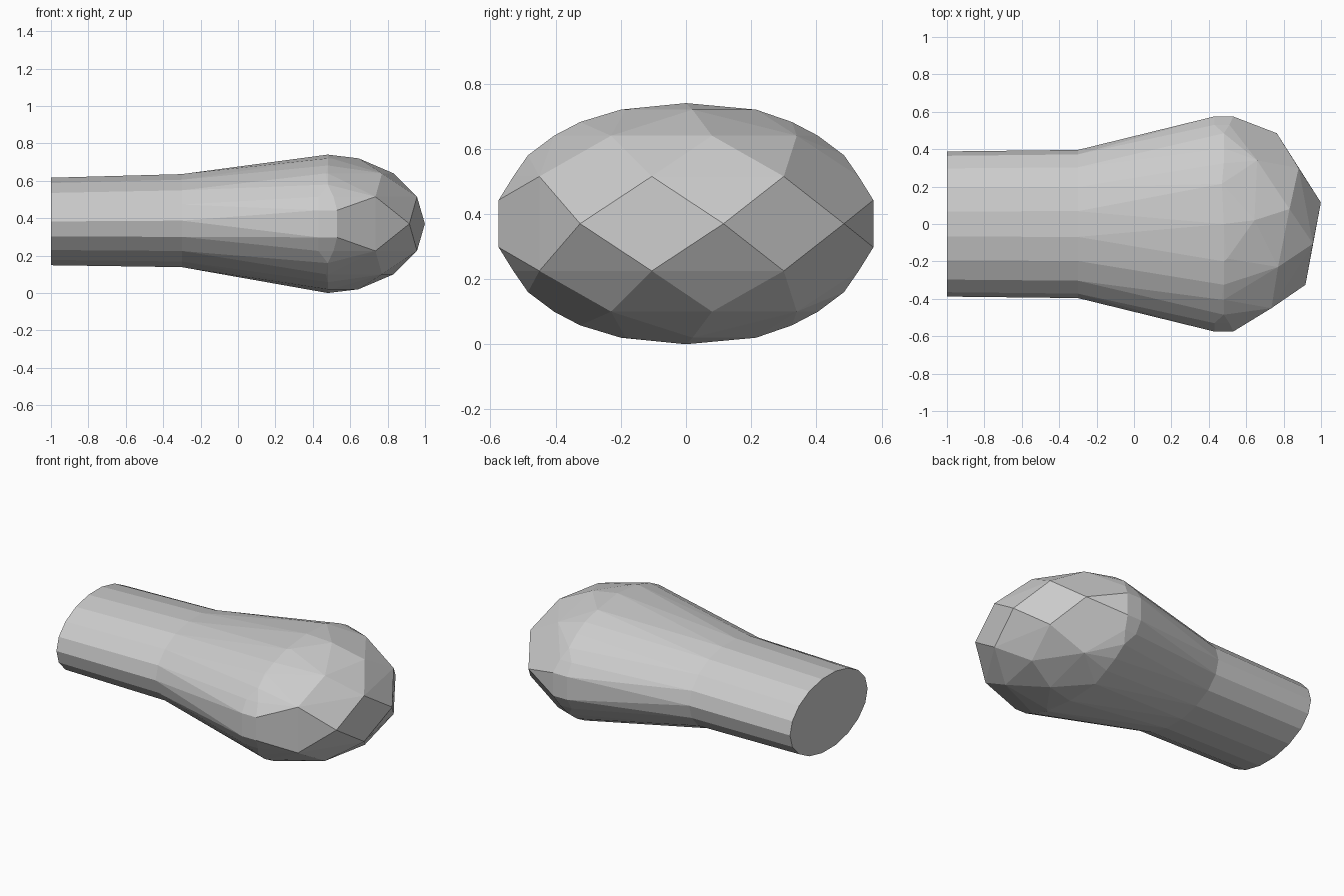
import bpy, bmesh, math

if "Cube" in bpy.data.objects:
    bpy.data.objects.remove(bpy.data.objects["Cube"])

CX, CZ = 0.47, 0.37            # centre of the bulbous head
RX, RY, RZ = 0.54, 0.578, 0.37  # head radii
SIDES = 18


def ring(bm, x, ry, cz, rz):
    """Elliptical cross-section of the shaft."""
    return [bm.verts.new((x, ry * math.cos(2 * math.pi * i / SIDES),
                          cz + rz * math.sin(2 * math.pi * i / SIDES)))
            for i in range(SIDES)]


def head_x(y, dz):
    """Front surface of the ellipsoid at a given y and height offset."""
    return CX + RX * math.sqrt(max(0, 1 - (y / RY) ** 2 - (dz / RZ) ** 2))


bm = bmesh.new()

# Faceted nose: rows of facet corners, mirrored above and below the middle
rows = {
    0.0: [-0.325, 0.115, 0.485],
    0.145: [-0.53, -0.45, -0.105, 0.30, 0.53],
    0.27: [-0.405, -0.23, 0.08, 0.34],
    0.35: [-0.185, 0.02, 0.215],
}
for dz, ys in rows.items():
    for y in ys:
        for s in ((1, -1) if dz else (1,)):
            bm.verts.new((head_x(y, dz), y, CZ + s * dz))

# Widest girth of the head
girth = [(0.0, 0.37), (0.2, 0.35), (0.325, 0.312), (0.405, 0.27),
         (0.485, 0.21), (0.53, 0.145), (0.575, 0.0725)]
for y, dz in girth:
    for sy in ((1, -1) if y else (1,)):
        for sz in (1, -1):
            bm.verts.new((0.48 if y < 0.5 else 0.43, sy * y, CZ + sz * dz))
for sy in (1, -1):
    for sz in (1, -1):
        bm.verts.new((0.53, sy * 0.575, CZ + sz * 0.0725))

# Head and its taper down to the neck
neck = ring(bm, -0.3, 0.396, 0.387, 0.2525)
res = bmesh.ops.convex_hull(bm, input=bm.verts[:])
unused = [v for v in bm.verts if not v.link_faces]
bmesh.ops.delete(bm, geom=unused, context='VERTS')
neck_set = set(neck)
caps = [f for f in bm.faces if all(v in neck_set for v in f.verts)]
bmesh.ops.delete(bm, geom=caps, context='FACES')

# Straight shaft with a flat end
end = ring(bm, -1.0, 0.388, 0.3825, 0.2375)
for i in range(SIDES):
    j = (i + 1) % SIDES
    bm.faces.new((neck[i], neck[j], end[j], end[i]))
bm.faces.new(end)

bmesh.ops.dissolve_limit(bm, angle_limit=math.radians(2),
                         verts=bm.verts[:], edges=bm.edges[:])
bmesh.ops.recalc_face_normals(bm, faces=bm.faces[:])

mesh = bpy.data.meshes.new("rounded_shaft")
bm.to_mesh(mesh)
bm.free()
bpy.context.collection.objects.link(bpy.data.objects.new("rounded_shaft", mesh))
